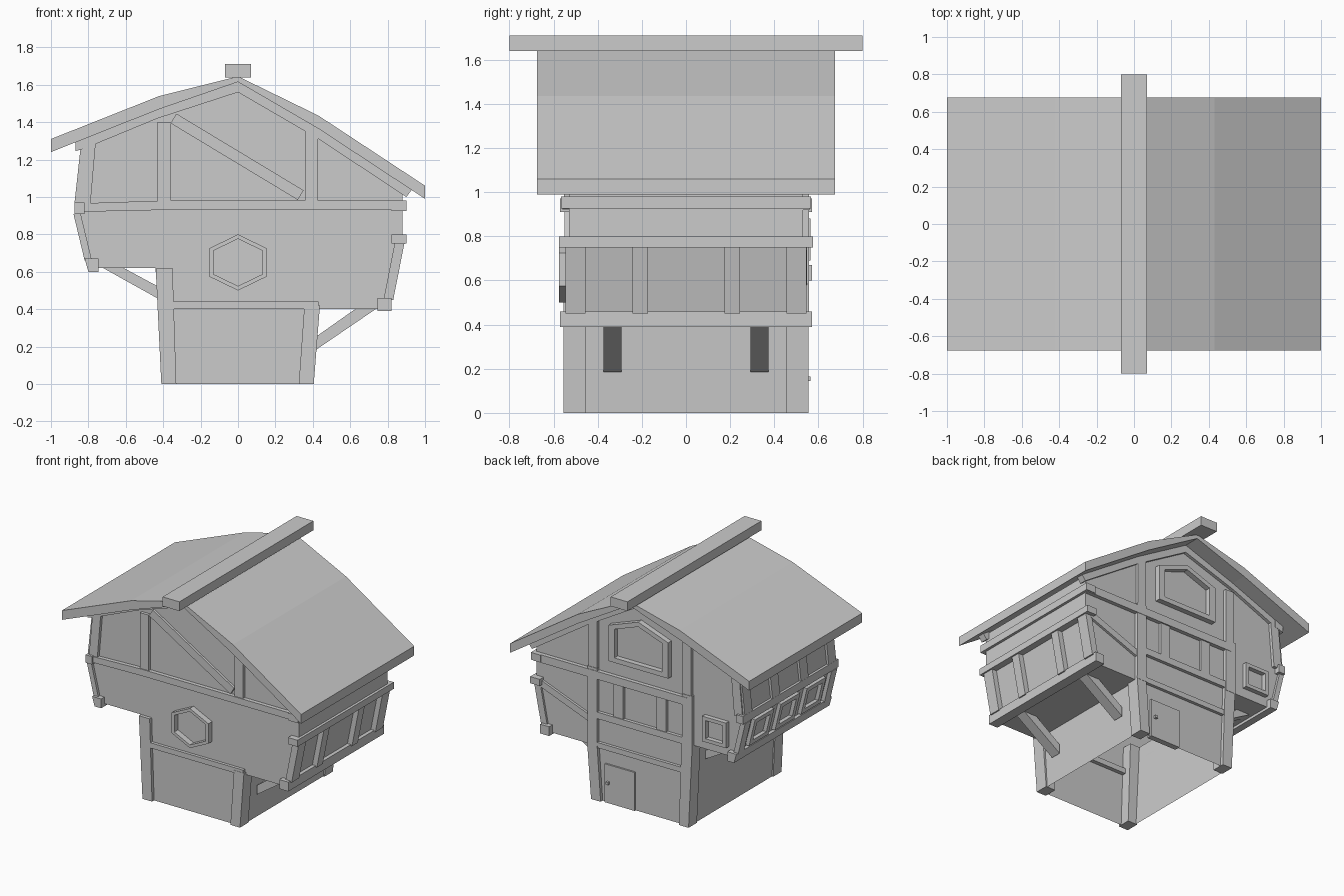
import bpy, bmesh, math
from mathutils import Vector

if "Cube" in bpy.data.objects:
    bpy.data.objects.remove(bpy.data.objects["Cube"])


def finish(name, bm):
    bmesh.ops.recalc_face_normals(bm, faces=bm.faces)
    me = bpy.data.meshes.new(name)
    bm.to_mesh(me)
    bm.free()
    ob = bpy.data.objects.new(name, me)
    bpy.context.collection.objects.link(ob)
    return ob


def prism(name, pts, y0, y1):
    """Profile in x/z extruded along y."""
    bm = bmesh.new()
    a = [bm.verts.new((x, y0, z)) for x, z in pts]
    b = [bm.verts.new((x, y1, z)) for x, z in pts]
    bm.faces.new(a)
    bm.faces.new(b[::-1])
    for i in range(len(a)):
        j = (i + 1) % len(a)
        bm.faces.new((a[i], a[j], b[j], b[i]))
    return finish(name, bm)


def rect(name, x0, x1, z0, z1, y0, y1):
    return prism(name, [(x0, z0), (x1, z0), (x1, z1), (x0, z1)], y0, y1)


def ring(name, outer, k, y0, y1):
    """Window frame: outline with a scaled copy cut out, extruded along y."""
    cx = (min(p[0] for p in outer) + max(p[0] for p in outer)) / 2
    cz = (min(p[1] for p in outer) + max(p[1] for p in outer)) / 2
    inner = [(cx + (x - cx) * k, cz + (z - cz) * k) for x, z in outer]
    bm = bmesh.new()
    loops = [[bm.verts.new((x, y, z)) for x, z in p]
             for p, y in ((outer, y0), (outer, y1), (inner, y1), (inner, y0))]
    n = len(outer)
    for l in range(4):
        a, b = loops[l], loops[(l + 1) % 4]
        for i in range(n):
            j = (i + 1) % n
            bm.faces.new((a[i], a[j], b[j], b[i]))
    return finish(name, bm)


def bar(name, p, q, w, y0, y1):
    """Straight timber of width w between two x/z points."""
    p, q = Vector(p), Vector(q)
    d = (q - p).normalized()
    n = Vector((-d.y, d.x)) * w / 2
    return prism(name, [p - n, q - n, q + n, p + n], y0, y1)


def slat(name, wall, f0, f1, t, y0, y1):
    """Board lying on a tilted side wall (bottom, top points), between fractions f0..f1."""
    p, q = Vector(wall[0]), Vector(wall[1])
    a, b = p.lerp(q, f0), p.lerp(q, f1)
    o = Vector((math.copysign(t, p.x), 0))
    return prism(name, [a - o * .3, b - o * .3, b + o, a + o], y0, y1)


Y = .53
under = [(-1, 1.24), (-.42, 1.47), (0, 1.615), (.43, 1.365), (1, .99)]

# Wall shell, open underneath
body = prism("house_walls", [
    (-.40, 0), (-.43, .62), (-.78, .62), (-.86, .94), (-.82, 1.30), (-.42, 1.46), (0, 1.60),
    (.43, 1.355), (.88, 1.06), (.88, .80), (.85, .75), (.78, .40), (.42, .40), (.395, 0)], -Y, Y)
bm = bmesh.new()
bm.from_mesh(body.data)
bmesh.ops.delete(bm, geom=[f for f in bm.faces if all(v.co.z < .001 for v in f.verts)], context='FACES')
bm.to_mesh(body.data)
bm.free()

# Roof and ridge beam
prism("roof", under + [(1, 1.06), (.43, 1.435), (0, 1.645), (-.42, 1.54), (-1, 1.31)], -.675, .675)
rect("ridge_beam", -.07, .07, 1.64, 1.71, -.80, .80)

# Timber shared by the front and back gables
for s, side in ((-1, "front"), (1, "back")):
    y0, y1 = s * .5, s * .553
    prism(side + "_gable_trim", [(-.85, 1.31), (-.42, 1.48), (0, 1.62), (.43, 1.37), (.93, 1.04),
                                 (.90, 1.0), (.43, 1.31), (0, 1.56), (-.43, 1.42), (-.83, 1.255)], y0, y1)
    for x in (-.395, .393):
        rect(side + "_gable_post", x - .036, x + .036, .95, 1.40, y0, y1)
    prism(side + "_left_corner_post", [(-.86, .95), (-.79, .95), (-.76, 1.30), (-.83, 1.27)], y0, y1)
    prism(side + "_base_left_post", [(-.41, 0), (-.33, 0), (-.35, .62), (-.44, .62)], s * .455, s * .555)
    prism(side + "_base_right_post", [(.405, 0), (.325, 0), (.355, .42), (.438, .42)], s * .455, s * .555)
    rect(side + "_base_beam", -.36, .43, .40, .44, y0, y1)

# Front timber and hexagonal window
prism("front_beam", [(-.87, .92), (-.42, .93), (.88, .93), (.88, .98), (-.42, .98), (-.87, .965)], -.56, -.5)
bar("front_brace", (-.345, 1.42), (.335, 1.01), .06, -.548, -.5)
hexa = [(.155 * math.sin(a) / math.sin(math.pi / 3), .65 + .15 * math.cos(a))
        for a in (i * math.pi / 3 for i in range(6))]
ring("front_hex_window", hexa, .84, -.575, -.5)

# Back timber, windows and door
rect("back_beam", -.40, .88, .92, .98, .5, .56)
rect("back_lower_beam", -.40, .40, .62, .67, .5, .555)
rect("back_left_post", -.44, -.355, .60, 1.0, .5, .557)
rect("back_right_post", .355, .435, .40, 1.0, .5, .557)
for x in (-.18, .18):
    rect("back_window_post", x - .04, x + .04, .66, .93, .5, .55)
bar("back_brace", (.42, .60), (.84, .76), .05, .5, .548)
ring("back_gable_window", [(-.25, 1.09), (.25, 1.09), (.25, 1.36), (0, 1.45), (-.25, 1.36)], .8, .5, .57)
ring("back_small_window", [(-.73, .69), (-.53, .69), (-.53, .88), (-.73, .88)], .72, .5, .565)
rect("door", .05, .30, .0, .29, .5, .543)
rect("door_knob", .258, .278, .145, .165, .53, .563)

# Right bay: rails and slats
rect("right_bottom_rail", .745, .82, .39, .46, -.57, .57)
rect("right_middle_rail", .82, .90, .75, .80, -.575, .575)
rect("right_top_rail", .82, .90, .925, .98, -.567, .567)
wall_r = ((.79, .45), (.85, .755))
for y, w in ((-.50, .09), (-.208, .07), (.21, .07), (.50, .09)):
    slat("right_bay_slat", wall_r, 0, 1, .04, y - w / 2, y + w / 2)

# Left bay: rails, upper posts and lower window frames
prism("left_bottom_rail", [(-.80, .60), (-.745, .60), (-.745, .67), (-.82, .67)], -.57, .57)
prism("left_middle_rail", [(-.875, .91), (-.82, .91), (-.82, .97), (-.875, .97)], -.57, .57)
prism("left_top_rail", [(-.87, 1.245), (-.80, 1.265), (-.80, 1.33), (-.87, 1.30)], -.555, .555)
upper, lower = ((-.855, .96), (-.82, 1.28)), ((-.79, .66), (-.85, .91))
for y in (-.50, -.17, .17, .50):
    slat("left_upper_post", upper, 0, 1, .02, y - .045, y + .045)
for s in (-1, 1):
    slat("left_lower_corner_post", lower, 0, 1, .03, s * .48, s * .55)
for c in (-.31, 0, .31):
    for s in (-1, 1):
        slat("left_window_jamb", lower, .08, .92, .03, c + s * .08, c + s * .115)
    slat("left_window_sill", lower, .08, .22, .03, c - .08, c + .08)
    slat("left_window_head", lower, .78, .92, .03, c - .08, c + .08)

# Struts under both overhangs
for y in (-.333, .333):
    prism("right_strut", [(.42, .185), (.42, .255), (.64, .41), (.75, .41)], y - .04, y + .04)
    prism("left_strut", [(-.425, .455), (-.425, .52), (-.62, .625), (-.73, .625)], y - .04, y + .04)
